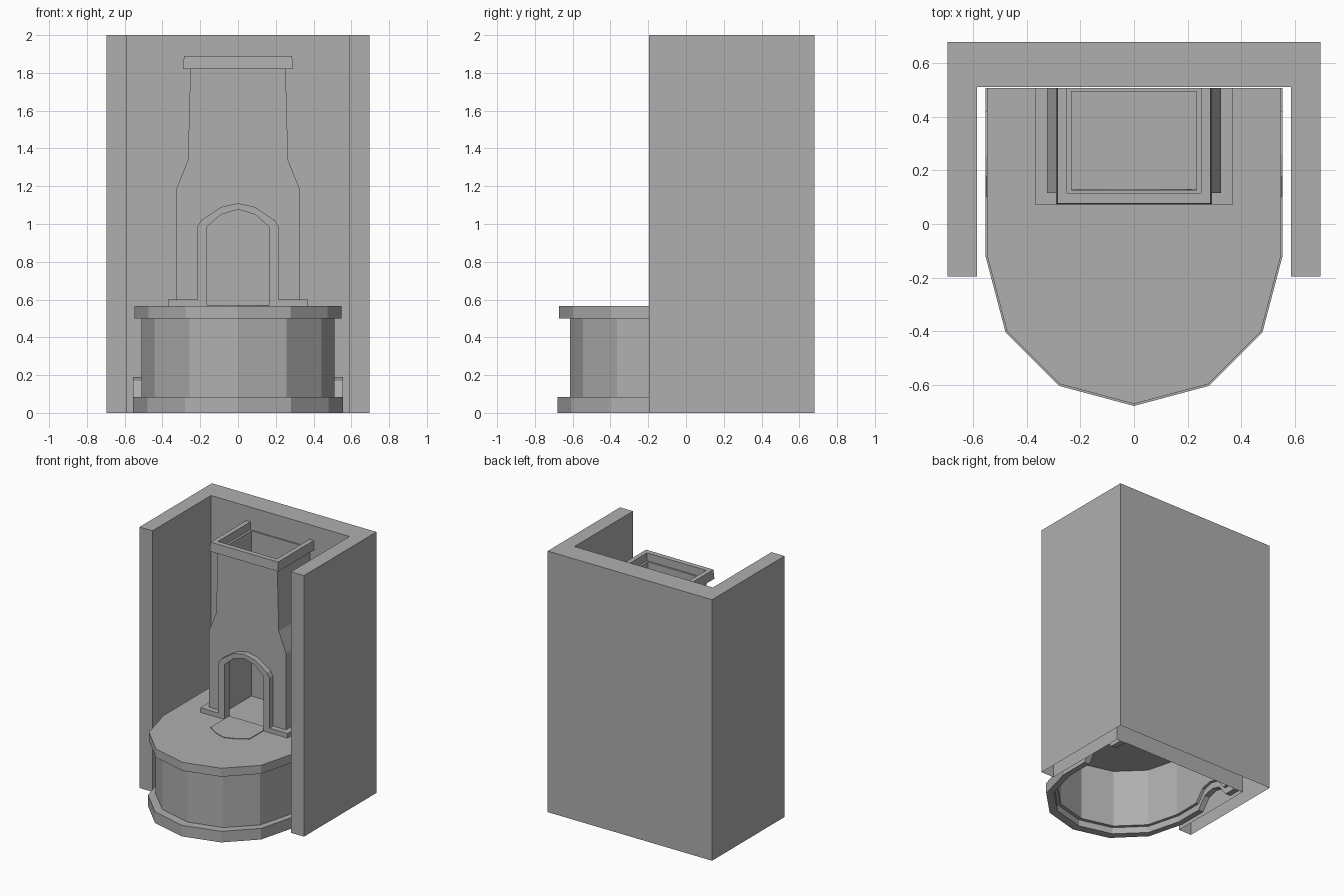
import bpy
import bmesh

if "Cube" in bpy.data.objects:
    bpy.data.objects.remove(bpy.data.objects["Cube"], do_unlink=True)

stone = bpy.data.materials.new("plain_grey_stone")
stone.use_nodes = True
GREY = (0.43, 0.43, 0.43, 1)
stone.diffuse_color = GREY
stone.node_tree.nodes["Principled BSDF"].inputs["Base Color"].default_value = GREY


def prism(name, pts, axis, lo, hi, end_pts=None, open_start=False):
    """Extrude an outline along an axis, optionally to a different end outline."""
    place = {"x": lambda a, b, t: (t, a, b),
             "y": lambda a, b, t: (a, t, b),
             "z": lambda a, b, t: (a, b, t)}[axis]
    bm = bmesh.new()
    low = [bm.verts.new(place(a, b, lo)) for a, b in pts]
    high = [bm.verts.new(place(a, b, hi)) for a, b in end_pts or pts]
    start = bm.faces.new(low)
    bm.faces.new(high[::-1])
    for i in range(len(pts)):
        j = (i + 1) % len(pts)
        bm.faces.new((low[i], high[i], high[j], low[j]))
    bmesh.ops.recalc_face_normals(bm, faces=bm.faces)
    if open_start:
        bmesh.ops.delete(bm, geom=[start], context="FACES_ONLY")
    mesh = bpy.data.meshes.new(name)
    bm.to_mesh(mesh)
    bm.free()
    mesh.materials.append(stone)
    obj = bpy.data.objects.new(name, mesh)
    bpy.context.collection.objects.link(obj)
    return obj


def mirrored(half):
    """Complete a right-hand open path whose last point lies on the centre line."""
    return half + [(-x, y) for x, y in half[-2::-1]]


def u_shape(outer, inner):
    return mirrored(outer) + mirrored(inner)[::-1]


def rect(a0, b0, a1, b1):
    return [(a0, b0), (a1, b0), (a1, b1), (a0, b1)]


def cut(obj, cutter):
    mod = obj.modifiers.new("cut", "BOOLEAN")
    mod.operation = "DIFFERENCE"
    mod.solver = "EXACT"
    mod.object = cutter
    cutter.hide_render = True
    bpy.context.view_layer.objects.active = obj
    bpy.ops.object.modifier_apply(modifier=mod.name)
    bpy.data.objects.remove(cutter, do_unlink=True)


BACK = 0.508

# Surrounding alcove walls, open underneath
prism("alcove_walls", u_shape([(0.697, -0.197), (0.697, 0.68), (0, 0.68)],
                              [(0.587, -0.197), (0.587, 0.512), (0, 0.512)]),
      "z", 0, 2, open_start=True)


# Rounded platform: slab, wall and base moulding share one faceted outline
def bow(sx, sy):
    return [(0.555 * sx, -0.12 * sy), (0.48 * sx, -0.405 * sy),
            (0.28 * sx, -0.605 * sy), (0, -0.68 * sy)]


prism("platform_slab", mirrored([(0.549, BACK)] + bow(0.989, 0.989)), "z", 0.5, 0.565)
prism("platform_wall_front", u_shape(bow(0.92, 0.902), bow(0.88, 0.862)), "z", 0.05, 0.5)
prism("base_moulding_front", u_shape(bow(1, 1), bow(0.92, 0.902)), "z", 0, 0.085)

# Straight platform sides, where the moulding rises over a low arched opening
ARCH = [(0.11, 0), (0.18, 0.09), (0.26, 0.11), (0.34, 0.09), (0.41, 0)]
RISE = [(0.42, 0.085), (0.34, 0.17), (0.26, 0.19), (0.18, 0.17), (0.1, 0.085)]
moulding = [(-0.12, 0)] + ARCH + [(BACK, 0), (BACK, 0.085)] + RISE + [(-0.12, 0.085)]
panel = ([(-0.11, 0.05)] + [(y, z + 0.05) for y, z in ARCH]
         + [(BACK, 0.05), (BACK, 0.5), (-0.11, 0.5)])
for side, s in (("left", 1), ("right", -1)):
    prism("base_moulding_" + side, moulding, "x", s * 0.51, s * 0.555)
    prism("platform_wall_" + side, panel, "x", s * 0.488, s * 0.51)
    prism("chimney_plinth_" + side, rect(s * 0.32, 0.13, s * 0.37, BACK), "z", 0.565, 0.6)

# Chimney breast, hollowed by a flue and opened by the hearth arch
breast = prism("chimney_breast",
               [(0.326, 0.565), (0.326, 1.185), (0.265, 1.34), (0.252, 1.83),
                (-0.252, 1.83), (-0.265, 1.34), (-0.326, 1.185), (-0.326, 0.565)],
               "y", 0.115, BACK)
cut(breast, prism("flue_cutter", rect(-0.233, 0.128, 0.233, 0.495), "z", 0.5, 1.9))
opening = [(0.165, 0.985), (0.09, 1.05), (0, 1.077)]
cut(breast, prism("hearth_cutter", mirrored([(0.165, 0.5)] + opening), "y", 0.0, 0.3))

# Plinth front and arch trim in one moulding
prism("hearth_trim",
      u_shape([(0.37, 0.565), (0.37, 0.6), (0.215, 0.6), (0.215, 0.985),
               (0.195, 1.02), (0.09, 1.09), (0, 1.11)],
              [(0.165, 0.565)] + opening), "y", 0.072, 0.13)

# Hearthstone laid thinly on the slab
prism("hearthstone", mirrored([(0.165, 0.13), (0.165, -0.095), (0.085, -0.148), (0, -0.178)]),
      "z", 0.564, 0.57)


# Chimney cap, open at the back and slightly narrower at the top
def cap(half, front):
    return u_shape([(half, BACK), (half, front), (0, front)],
                   [(0.25, BACK), (0.25, 0.115), (0, 0.115)])


prism("chimney_cap", cap(0.291, 0.072), "z", 1.82, 1.89, end_pts=cap(0.286, 0.076))
